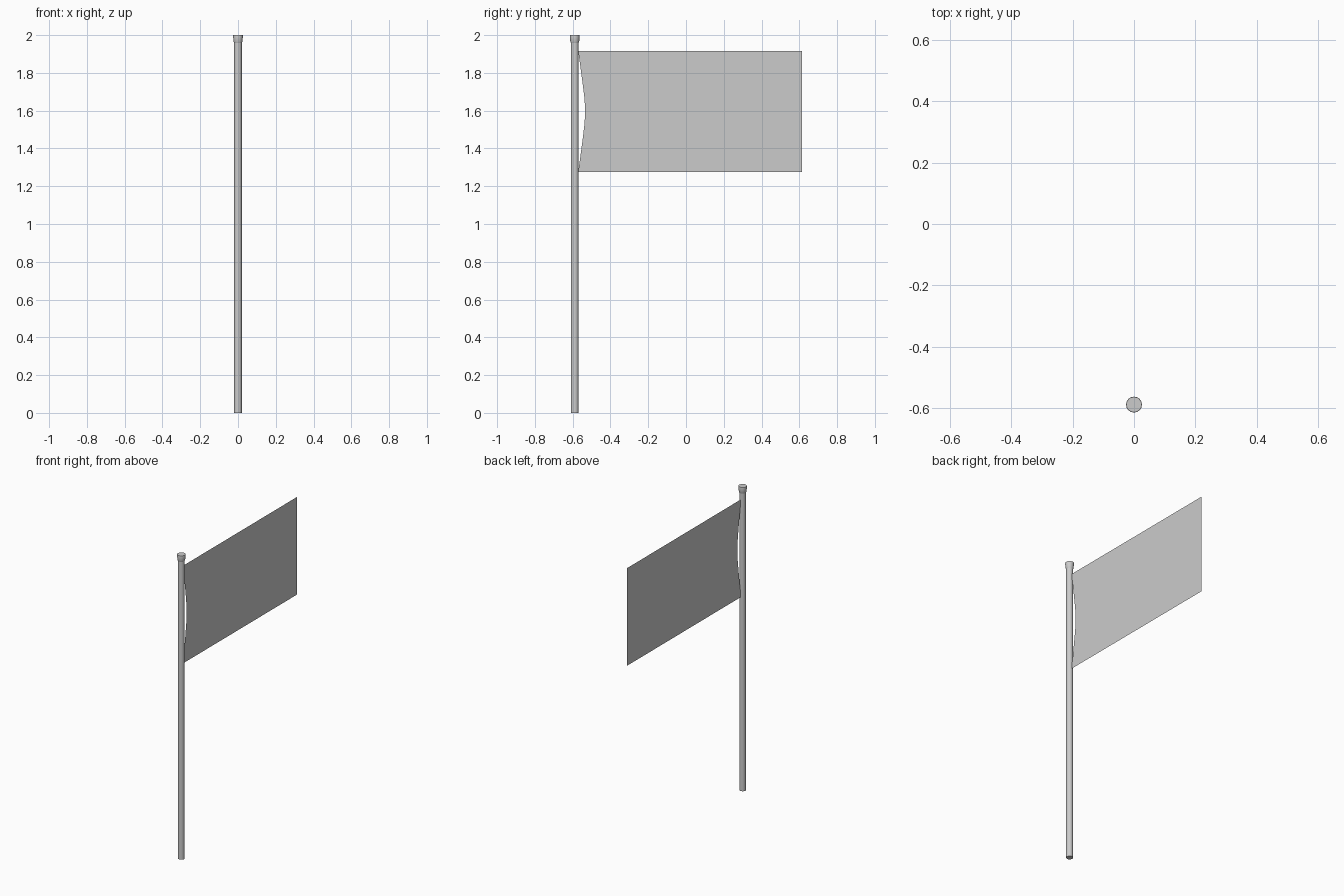
import bpy
import bmesh
import math

if "Cube" in bpy.data.objects:
    bpy.data.objects.remove(bpy.data.objects["Cube"])

POLE_Y = -0.589
SIDES = 16


def make_object(name, bm):
    mesh = bpy.data.meshes.new(name)
    bm.to_mesh(mesh)
    bm.free()
    obj = bpy.data.objects.new(name, mesh)
    bpy.context.collection.objects.link(obj)
    return obj


def lathe(name, profile):
    """Closed round part from (radius, height) rings."""
    bm = bmesh.new()
    rings = []
    for r, z in profile:
        rings.append([bm.verts.new((r * math.cos(a), POLE_Y + r * math.sin(a), z))
                      for a in (2 * math.pi * i / SIDES for i in range(SIDES))])
    for low, high in zip(rings, rings[1:]):
        for i in range(SIDES):
            j = (i + 1) % SIDES
            bm.faces.new((low[i], low[j], high[j], high[i]))
    bm.faces.new(rings[0][::-1])
    bm.faces.new(rings[-1])
    obj = make_object(name, bm)
    bpy.ops.object.select_all(action='DESELECT')
    obj.select_set(True)
    bpy.context.view_layer.objects.active = obj
    bpy.ops.object.shade_smooth_by_angle(angle=math.radians(40))


# Pole and its slightly flared end cap
lathe("pole", [(0.0205, 0.0), (0.0205, 1.97)])
lathe("pole_cap", [(0.0205, 1.958), (0.0235, 1.966), (0.026, 1.995), (0.025, 2.0)])

# Thin flag, tied at both corners with a sagging inner edge
Z_LOW, Z_HIGH, Y_CORNER, Y_END = 1.275, 1.917, -0.571, 0.615
sag = [(0, 0), (0.12, 0.011), (0.26, 0.023), (0.40, 0.034), (0.5, 0.037)]
sag += [(1 - t, d) for t, d in sag[-2::-1]]
bm = bmesh.new()
inner, outer = [], []
for t, d in sag:
    z = Z_LOW + t * (Z_HIGH - Z_LOW)
    inner.append(bm.verts.new((0, Y_CORNER + d, z)))
    outer.append(bm.verts.new((0, Y_END, z)))
for i in range(len(sag) - 1):
    bm.faces.new((inner[i], outer[i], outer[i + 1], inner[i + 1]))
make_object("flag", bm)
